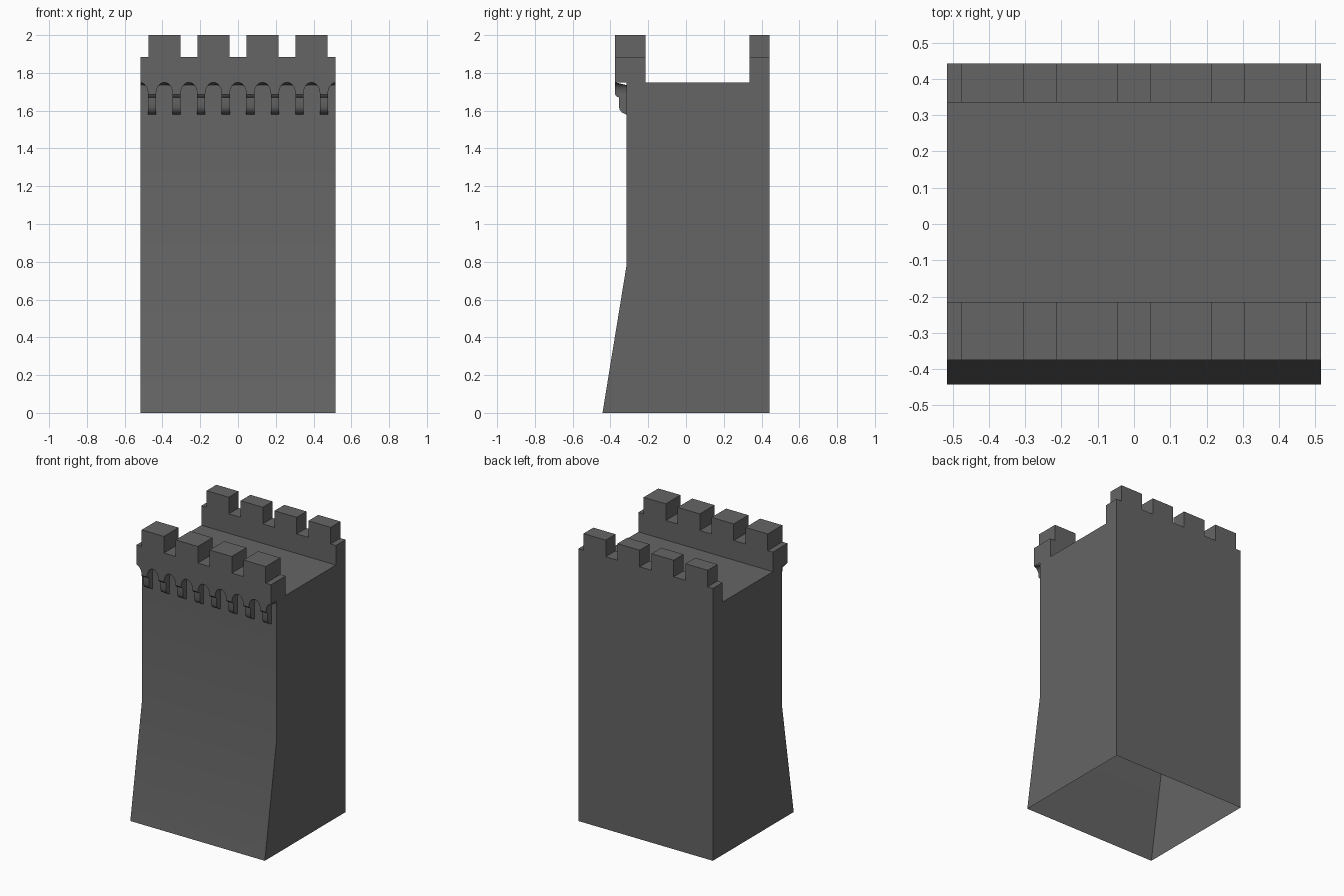
import bpy, bmesh, math

if "Cube" in bpy.data.objects:
    bpy.data.objects.remove(bpy.data.objects["Cube"])

stone = bpy.data.materials.new("grey stone")
stone.diffuse_color = (0.13, 0.13, 0.13, 1)
stone.use_nodes = True
stone.node_tree.nodes["Principled BSDF"].inputs["Base Color"].default_value = stone.diffuse_color

X = 0.515                                  # half width
FRONT, WALL, INNER_F, INNER_B, BACK = -0.375, -0.315, -0.215, 0.335, 0.442
WALK, PARAPET, TOP = 1.75, 1.885, 2.0
SPRING, PITCH, HALF = 1.69, 0.13, 0.0435   # arch springing, spacing, half gap


def make(name, faces):
    bm = bmesh.new()
    for f in faces:
        bm.faces.new([bm.verts.new(p) for p in f])
    bmesh.ops.remove_doubles(bm, verts=bm.verts, dist=0.0003)
    bmesh.ops.recalc_face_normals(bm, faces=bm.faces)
    me = bpy.data.meshes.new(name)
    bm.to_mesh(me)
    bm.free()
    ob = bpy.data.objects.new(name, me)
    bpy.context.collection.objects.link(ob)
    me.materials.append(stone)
    bpy.ops.object.select_all(action='DESELECT')
    ob.select_set(True)
    bpy.context.view_layer.objects.active = ob
    bpy.ops.object.shade_smooth_by_angle(angle=math.radians(30))
    return ob


def strip(a, b):
    """Quads joining two equally long point rows."""
    return [[a[i], a[i + 1], b[i + 1], b[i]] for i in range(len(a) - 1)]


def crenels():
    """Stepped top outline, left to right, in x and z."""
    pts = [(-X, WALK), (-X, PARAPET)]
    for c in (-0.39, -0.13, 0.13, 0.39):
        l, r = c - 0.085, c + 0.085
        pts += [(l, PARAPET), (l, TOP), (r, TOP), (r, PARAPET)]
    return pts + [(X, PARAPET), (X, WALK)]


def at_y(pts, y):
    return [(x, y, z) for x, z in pts]


# Hollow wall body, open underneath
front_line = [(-0.442, 0), (WALL, 0.78), (WALL, WALK)]
back_line = [(BACK, WALK), (BACK, 0)]
profile = front_line + [(INNER_F, WALK), (INNER_B, WALK)] + back_line
left = [(-X, y, z) for y, z in profile]
right = [(X, y, z) for y, z in profile]
skins = strip(left, right)
make("wall_body", [left, right, skins[0], skins[1], skins[3], skins[5]])

# Rear parapet with merlons
top = crenels()
a, b = at_y(top, INNER_B), at_y(top, BACK)
make("rear_parapet", [a, b] + strip(a, b))

# Front parapet: merlons above, arches cut along the overhang below
arches = []
for k in range(9):
    c = (4 - k) * PITCH
    for i in range(13):
        t = math.pi * i / 12
        x = c + HALF * math.cos(t)
        if abs(x) < X - 0.004:
            arches.append((x, SPRING + 0.06 * math.sin(t)))
arches = [(X, WALK)] + arches + [(-X, WALK)]
inner = at_y(top, INNER_F)
outer = at_y(top, FRONT)
faces = [inner, outer + at_y(arches[1:-1], FRONT)] + strip(inner, outer)
# arch soffits, dipping slightly towards the wall
faces += strip(at_y(arches, FRONT), [(x, WALL, min(z, 1.735)) for x, z in arches])
make("front_parapet", faces)

# Corbels carrying the arches
corbel = [(WALL, SPRING), (FRONT, SPRING), (FRONT, 1.685), (-0.368, 1.675),
          (-0.356, 1.67), (-0.356, 1.622), (-0.351, 1.605), (-0.341, 1.592),
          (WALL, 1.579)]
hw = PITCH / 2 - HALF
faces = []
for k in range(8):
    c = (k - 3.5) * PITCH
    l = [(c - hw, y, z) for y, z in corbel]
    r = [(c + hw, y, z) for y, z in corbel]
    faces += [l, r] + strip(l[1:], r[1:])
make("corbels", faces)
